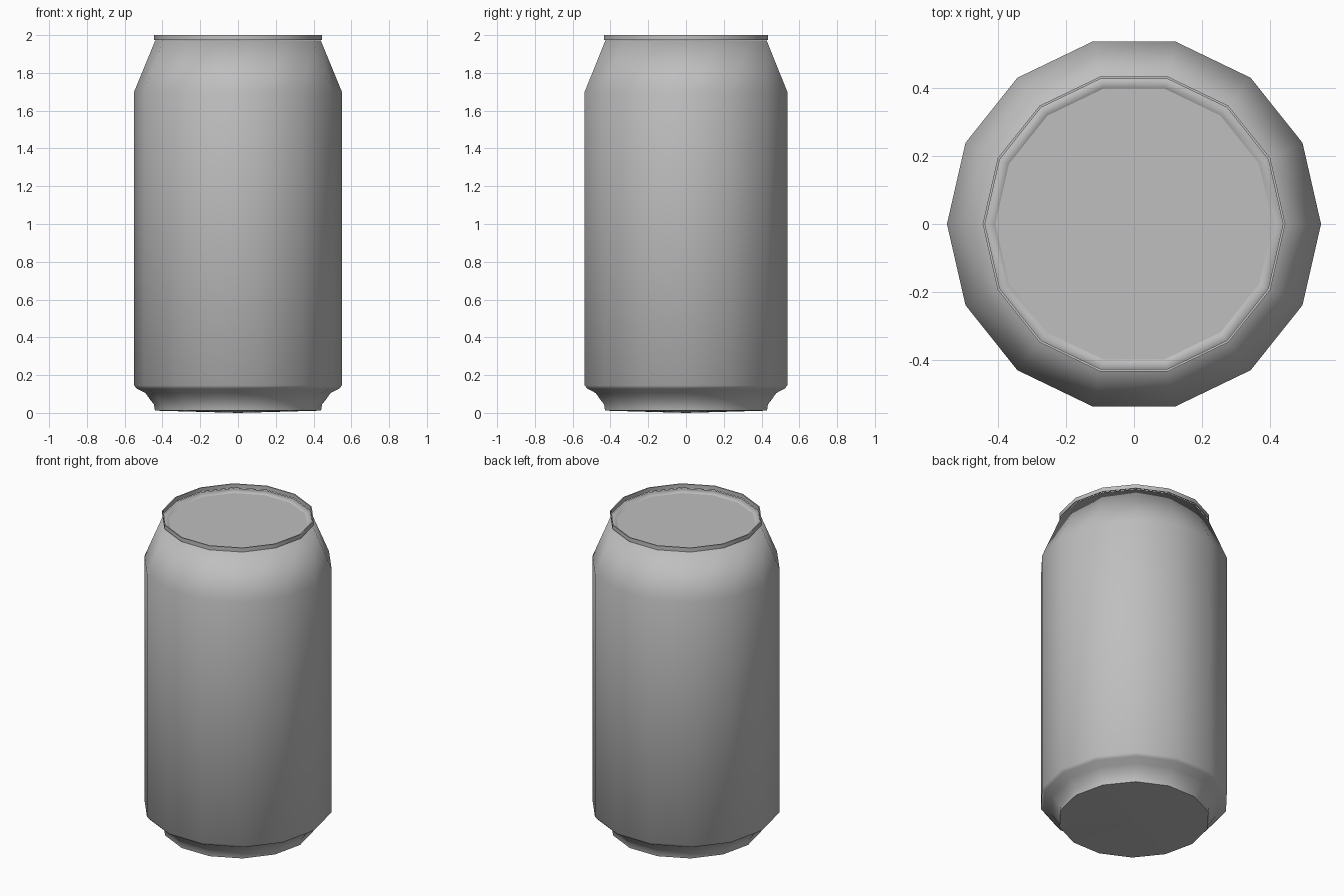
import bpy, bmesh, math

cube = bpy.data.objects.get("Cube")
if cube:
    bpy.data.objects.remove(cube, do_unlink=True)

SIDES = 14

metal = bpy.data.materials.new("grey metal")
metal.use_nodes = True
GREY = (0.52, 0.52, 0.52, 1)
metal.diffuse_color = GREY
metal.node_tree.nodes["Principled BSDF"].inputs["Base Color"].default_value = GREY


def lathe(name, profile, closed=False, smooth=True):
    """Spin a (radius, height) profile around z; radius 0 becomes a centre point."""
    bm = bmesh.new()
    rings = []
    for r, z in profile:
        if r == 0:
            rings.append([bm.verts.new((0, 0, z))] * SIDES)
        else:
            angles = [math.tau * i / SIDES for i in range(SIDES)]
            rings.append([bm.verts.new((r * math.cos(a), r * math.sin(a), z)) for a in angles])
    pairs = list(zip(rings, rings[1:]))
    if closed:
        pairs.append((rings[-1], rings[0]))
    for low, high in pairs:
        for i in range(SIDES):
            j = (i + 1) % SIDES
            corners = dict.fromkeys((low[i], low[j], high[j], high[i]))
            bm.faces.new(list(corners)).smooth = smooth
    mesh = bpy.data.meshes.new(name)
    bm.to_mesh(mesh)
    bm.free()
    mesh.materials.append(metal)
    obj = bpy.data.objects.new(name, mesh)
    bpy.context.collection.objects.link(obj)
    return obj


# Can wall: stepped foot, straight side, tapered shoulder, sunken lip
lathe("body", [(0.44, 0.012), (0.445, 0.045), (0.465, 0.07), (0.49, 0.105),
               (0.535, 0.128), (0.55, 0.145), (0.55, 1.70), (0.438, 1.972),
               (0.408, 1.955)])

# Flat lid and slightly bulged base
lathe("lid", [(0.408, 1.955), (0, 1.955)], smooth=False)
lathe("base", [(0, 0), (0.44, 0.012)], smooth=False)

# Thin raised rim around the lid
rim = lathe("rim", [(0.445, 1.974), (0.445, 2.0), (0.438, 2.0), (0.438, 1.974)], closed=True)
bpy.ops.object.select_all(action='DESELECT')
rim.select_set(True)
bpy.context.view_layer.objects.active = rim
bpy.ops.object.shade_smooth_by_angle(angle=math.radians(40))
